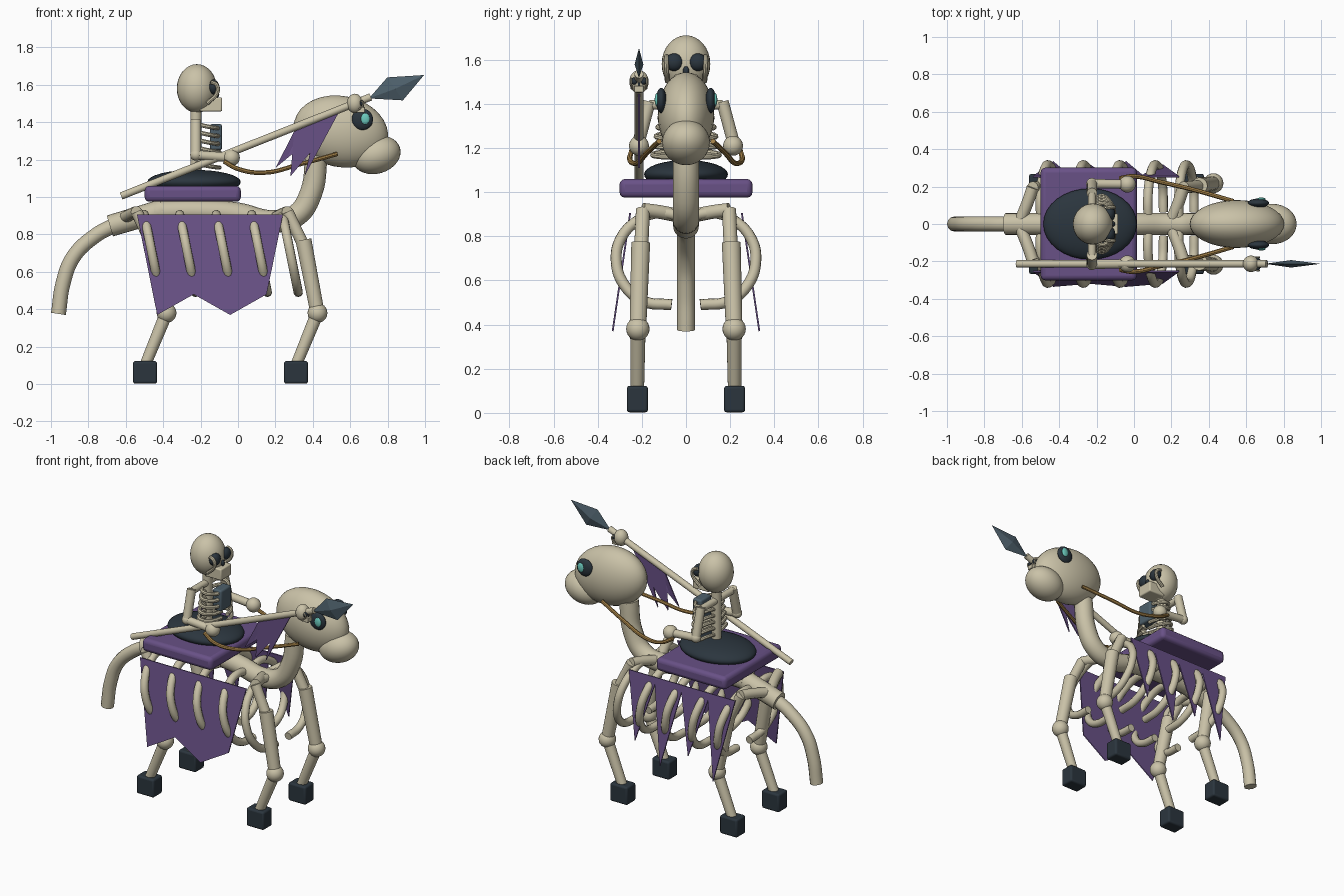
import bpy, bmesh, math
from mathutils import Vector

if "Cube" in bpy.data.objects:
    bpy.data.objects.remove(bpy.data.objects["Cube"])


def material(name, rgb):
    m = bpy.data.materials.new(name)
    m.diffuse_color = (*rgb, 1)
    m.use_nodes = True
    m.node_tree.nodes["Principled BSDF"].inputs["Base Color"].default_value = m.diffuse_color
    return m


BONE = material("bone", (0.59, 0.54, 0.39))
DARK = material("charcoal", (0.024, 0.036, 0.048))
PURPLE = material("purple cloth", (0.14, 0.082, 0.24))
SLATE = material("slate steel", (0.075, 0.115, 0.145))
GOLD = material("tan leather", (0.37, 0.22, 0.065))
CYAN = material("glowing teal", (0.15, 0.60, 0.52))


def finish(ob, name, mat, smooth=True):
    ob.name = name
    ob.data.materials.clear()
    ob.data.materials.append(mat)
    if smooth:
        bpy.ops.object.select_all(action='DESELECT')
        ob.select_set(True)
        bpy.context.view_layer.objects.active = ob
        bpy.ops.object.shade_smooth_by_angle(angle=math.radians(40))
    return ob


def ball(name, loc, radii, mat=BONE, tilt=0, seg=32):
    bpy.ops.mesh.primitive_uv_sphere_add(segments=seg, ring_count=seg // 2, location=loc,
                                         rotation=(0, tilt, 0))
    ob = bpy.context.object
    ob.scale = radii if isinstance(radii, tuple) else (radii,) * 3
    return finish(ob, name, mat)


def box(name, loc, size, mat, bevel=0.0):
    bpy.ops.mesh.primitive_cube_add(size=1, location=loc)
    ob = bpy.context.object
    ob.scale = size
    bpy.ops.object.transform_apply(location=False, rotation=False, scale=True)
    if bevel:
        b = ob.modifiers.new("bevel", 'BEVEL')
        b.width, b.segments = bevel, 3
    return finish(ob, name, mat)


def bone(name, a, b, r1, r2=None, mat=BONE, sides=20):
    a, b = Vector(a), Vector(b)
    d = b - a
    bpy.ops.mesh.primitive_cone_add(vertices=sides, radius1=r1, radius2=r1 if r2 is None else r2,
                                    depth=d.length, location=(a + b) / 2)
    ob = bpy.context.object
    ob.rotation_euler = d.to_track_quat('Z', 'Y').to_euler()
    return finish(ob, name, mat)


def tube(name, pts, r, mat=BONE, res=4):
    # Smooth curve through the points, swept with a round section
    cu = bpy.data.curves.new(name, 'CURVE')
    cu.dimensions = '3D'
    cu.bevel_depth, cu.bevel_resolution = r, res
    cu.resolution_u, cu.use_fill_caps = 6, True
    sp = cu.splines.new('BEZIER')
    sp.bezier_points.add(len(pts) - 1)
    for bp, p in zip(sp.bezier_points, pts):
        bp.co = p
        bp.handle_left_type = bp.handle_right_type = 'AUTO'
    ob = bpy.data.objects.new(name, cu)
    bpy.context.collection.objects.link(ob)
    bpy.ops.object.select_all(action='DESELECT')
    ob.select_set(True)
    bpy.context.view_layer.objects.active = ob
    bpy.ops.object.convert(target='MESH')
    return finish(bpy.context.object, name, mat)


def sheet(name, pts, mat, thickness=0.008):
    bm = bmesh.new()
    bm.faces.new([bm.verts.new(p) for p in pts])
    bmesh.ops.triangulate(bm, faces=bm.faces[:])
    me = bpy.data.meshes.new(name)
    bm.to_mesh(me)
    bm.free()
    ob = bpy.data.objects.new(name, me)
    bpy.context.collection.objects.link(ob)
    s = ob.modifiers.new("thickness", 'SOLIDIFY')
    s.thickness, s.offset = thickness, 0
    return finish(ob, name, mat, smooth=False)


def skull(name, c, s):
    # Cranium, jaw, eye sockets, nose and cheekbones, facing +x
    def P(x, y, z):
        return (c[0] + x * s, c[1] + y * s, c[2] + z * s)
    ball(name + "_cranium", c, (0.107 * s, 0.11 * s, 0.13 * s))
    box(name + "_jaw", P(0.075, 0, -0.085), (0.12 * s, 0.11 * s, 0.075 * s), BONE, 0.008 * s)
    ball(name + "_nose", P(0.108, 0, -0.03), (0.012 * s, 0.014 * s, 0.02 * s), DARK, seg=12)
    for side in (-1, 1):
        ball(name + "_eye_socket", P(0.088, 0.053 * side, 0.008),
             (0.032 * s, 0.042 * s, 0.04 * s), DARK, seg=20)
        tube(name + "_cheekbone", [P(0.075, 0.088 * side, 0.035), P(0.105, 0.09 * side, 0.02),
                                   P(0.11, 0.088 * side, -0.02), P(0.055, 0.085 * side, -0.08)],
             0.011 * s, res=2)


# Mount: spine, neck, tail and head
tube("mount_spine", [(-0.45, 0, 0.92), (-0.2, 0, 0.925), (0.0, 0, 0.91), (0.18, 0, 0.87),
                     (0.31, 0, 0.90), (0.39, 0, 1.02), (0.42, 0, 1.22)], 0.06, res=6)
bone("tail_root", (-0.685, 0, 0.845), (-0.40, 0, 0.93), 0.058, 0.06)
tube("tail", [(-0.66, 0, 0.85), (-0.76, 0, 0.795), (-0.88, 0, 0.68), (-0.935, 0, 0.54),
              (-0.96, 0, 0.375)], 0.04)
ball("mount_head", (0.55, 0, 1.35), (0.255, 0.128, 0.19), tilt=0.2)
ball("mount_muzzle", (0.74, 0, 1.225), (0.132, 0.108, 0.1), tilt=-0.3)

# Mount: paired parts
for side in (-1, 1):
    ball("mount_eye", (0.665, 0.112 * side, 1.415), (0.057, 0.024, 0.057), DARK)
    ball("mount_pupil", (0.68, 0.132 * side, 1.418), (0.024, 0.01, 0.03), CYAN, seg=20)

    # Curved ribs leaning toward the front as they drop
    profile = [(0.03, 0.895), (0.13, 0.905), (0.22, 0.87), (0.295, 0.79), (0.316, 0.69),
               (0.28, 0.58), (0.19, 0.505), (0.065, 0.49)]
    for x in (-0.50, -0.31, -0.115, 0.075, 0.24):
        tube("rib", [(x + 0.2 * (0.9 - z), y * side, z) for y, z in profile], 0.025, res=3)

    # Legs with knee joints and block hooves
    for dx, label in ((0, "front"), (-0.807, "hind")):
        hip, thigh = (0.265 + dx, 0.195 * side, 0.92), (0.35 + dx, 0.205 * side, 0.77)
        knee, hoof = (0.425 + dx, 0.218 * side, 0.38), (0.31 + dx, 0.22 * side, 0.10)
        bone(label + "_shoulder_bone", hip, (0.37 + dx, 0.205 * side, 0.70), 0.032)
        bone(label + "_upper_leg", thigh, knee, 0.043, 0.038)
        ball(label + "_knee", knee, 0.053, seg=24)
        bone(label + "_lower_leg", knee, hoof, 0.035, 0.03)
        box(label + "_hoof", (0.31 + dx, 0.22 * side, 0.0625), (0.128, 0.095, 0.12), DARK, 0.012)
        tube(label + "_girdle", [(0.20 + dx, 0.02 * side, 0.89), (0.24 + dx, 0.12 * side, 0.91), hip],
             0.032, res=3)

    # Ragged side cloth: long and short points hanging from a straight hem
    def hang(x, z):
        return (x, (0.253 + 0.148 * (0.905 - z)) * side, z)
    outline = [hang(-0.54, 0.905)]
    for i in range(4):
        x0 = -0.54 + 0.195 * i
        outline += [hang(x0 + 0.108, 0.37 if i % 2 == 0 else 0.48)]
        outline += [hang(x0 + 0.195, 0.86 if i < 3 else 0.905)]
    sheet("side_cloth", outline, PURPLE)

    # Reins from hand to muzzle
    tube("rein", [(-0.075, 0.245 * side, 1.19), (0.0, 0.255 * side, 1.15),
                  (0.14, 0.225 * side, 1.13), (0.33, 0.18 * side, 1.175),
                  (0.53, 0.122 * side, 1.23)], 0.012, GOLD, res=2)

# Saddle blanket and seat
box("saddle_blanket", (-0.242, 0, 1.017), (0.514, 0.602, 0.085), PURPLE, 0.025)
ball("saddle_seat", (-0.235, 0, 1.08), (0.25, 0.19, 0.065), DARK)

# Rider: spine, ribs, breastplate and skull
bone("rider_spine", (-0.225, 0, 1.10), (-0.225, 0, 1.50), 0.03)
skull("rider_skull", (-0.22, 0, 1.58), 1.0)
bone("rider_collarbone", (-0.225, -0.165, 1.395), (-0.225, 0.165, 1.395), 0.022)
for i in range(6):
    z = 1.17 + 0.042 * i
    w = 0.15 - 0.008 * i
    for side in (-1, 1):
        tube("rider_rib", [(-0.225, 0, z), (-0.215, 0.6 * w * side, z + 0.01),
                           (-0.18, w * side, z), (-0.125, 0.75 * w * side, z - 0.01),
                           (-0.10, 0.2 * w * side, z - 0.012)], 0.012, res=2)
box("breastplate", (-0.118, 0, 1.32), (0.065, 0.11, 0.14), SLATE, 0.012)

# Rider arms
for side in (-1, 1):
    elbow = (-0.225, 0.215 * side, 1.225)
    hand = (-0.035, 0.213 * side, 1.21)
    bone("upper_arm", elbow, (-0.225, 0.165 * side, 1.41), 0.028)
    ball("elbow", elbow, 0.031, seg=20)
    bone("forearm", elbow, hand, 0.025)
    ball("hand", hand, 0.045, seg=24)

# Lance: shaft, trophy skull, blade and pennant
LY = -0.213
start, end = Vector((-0.625, LY, 1.005)), Vector((0.71, LY, 1.535))
bone("lance_shaft", start, end, 0.02)
skull("trophy_skull", (0.625, LY, 1.50), 0.4)
axis = (end - start).normalized()
tip, base, mid = Vector((0.995, LY, 1.652)), Vector((0.70, LY, 1.527)), Vector((0.84, LY, 1.578))
across = Vector((-0.56, 0, 0.83)) * 0.074
flat = Vector((0, 0.02, 0))
bm = bmesh.new()
ring = [bm.verts.new(mid + o) for o in (across, flat, -across, -flat)]
ends = [bm.verts.new(base), bm.verts.new(tip)]
for e in ends:
    for i in range(4):
        bm.faces.new((ring[i], ring[(i + 1) % 4], e))
bmesh.ops.recalc_face_normals(bm, faces=bm.faces[:])
me = bpy.data.meshes.new("lance_blade")
bm.to_mesh(me)
bm.free()
blade = bpy.data.objects.new("lance_blade", me)
bpy.context.collection.objects.link(blade)
finish(blade, "lance_blade", SLATE, smooth=False)
sheet("pennant", [(x, LY, z) for x, z in
                  ((0.535, 1.445), (0.30, 1.35), (0.20, 1.155), (0.315, 1.25), (0.28, 1.11),
                   (0.385, 1.235), (0.355, 1.11))], PURPLE)
